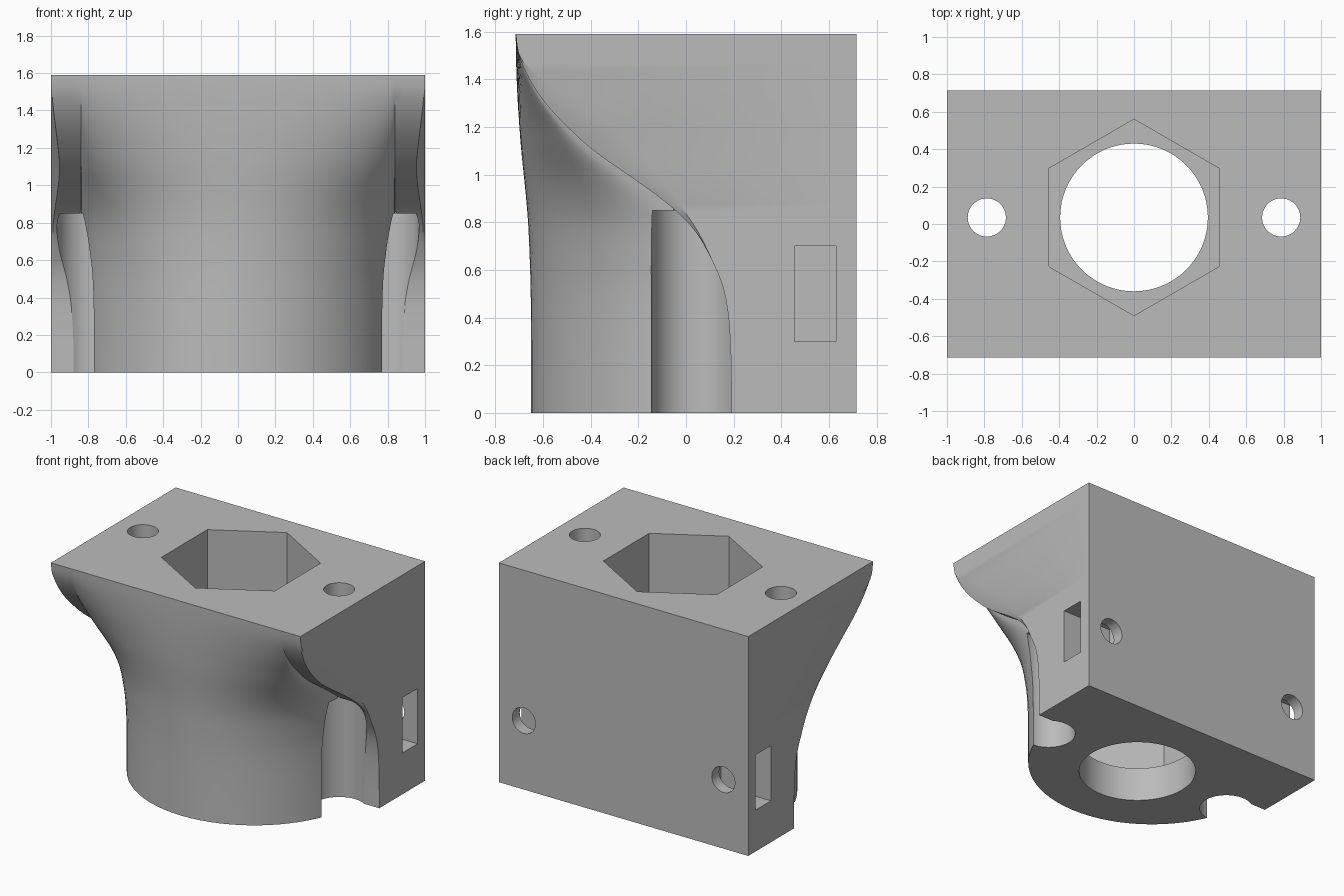
import bpy, bmesh, math

cube = bpy.data.objects.get("Cube")
if cube:
    bpy.data.objects.remove(cube, do_unlink=True)

grey = bpy.data.materials.new("plain_grey")
grey.use_nodes = True
colour = (0.5, 0.5, 0.5, 1)
grey.diffuse_color = colour
grey.node_tree.nodes["Principled BSDF"].inputs["Base Color"].default_value = colour

HEIGHT, BACK, FRONT = 1.59, 0.715, -0.715
RADIUS, BLOCK_Y = 0.84, 0.19       # rounded front and the block behind it
BORE_Y, SCREW_X = 0.035, 0.787


def lookup(table, z):
    """Straight-line interpolation in a short table of (z, value)."""
    for (z0, v0), (z1, v1) in zip(table, table[1:]):
        if z <= z1:
            return v0 + (v1 - v0) * max(0, (z - z0) / (z1 - z0))
    return table[-1][1]


def smooth_lookup(table, z):
    return sum(lookup(table, z + d * 0.02) for d in range(-3, 4)) / 7


FLARE = [(0.2, 0), (0.4, 0.01), (0.55, 0.04), (0.75, 0.15), (0.85, 0.25),
         (0.97, 0.43), (1.11, 0.66), (1.3, 0.87), (1.45, 0.97), (1.55, 1)]
WAIST = [(0.8, 0.99), (1.0, 0.96), (1.1, 0.95), (1.48, 0.995)]
SIDE_EDGE = [(0.2, 0.19), (0.55, 0.15), (0.77, 0.05), (0.97, -0.1),
             (1.11, -0.2), (1.3, -0.45), (1.48, -0.715)]


def section(z):
    """Half outline from the front middle to the back corner."""
    s, waist = smooth_lookup(FLARE, z), smooth_lookup(WAIST, z)
    pts = []
    for i in range(23):
        if i <= 18:
            t = math.pi / 2 * i / 18
            x, y = RADIUS * math.sin(t), BLOCK_Y - RADIUS * math.cos(t)
        else:
            x, y = RADIUS + (waist - RADIUS) * (i - 18) / 4, BLOCK_Y
        pts.append((x, y + (FRONT - y) * s))
    edge = max(pts[-1][1], smooth_lookup(SIDE_EDGE, z))
    return pts + [(1, edge), (1, BACK)]


# Body: round front at the bottom flaring into a rectangle at the top
bm = bmesh.new()
rows = []
for k in range(41):
    z = HEIGHT * k / 40
    half = section(z)
    outline = [(-x, y) for x, y in reversed(half[1:])] + half
    rows.append([bm.verts.new((x, y, z)) for x, y in outline])
for low, high in zip(rows, rows[1:]):
    for j in range(len(low)):
        n = (j + 1) % len(low)
        bm.faces.new((low[j], low[n], high[n], high[j]))
bm.faces.new(rows[0][::-1])
bm.faces.new(rows[-1])
bmesh.ops.recalc_face_normals(bm, faces=bm.faces)
mesh = bpy.data.meshes.new("mount_body")
bm.to_mesh(mesh)
bm.free()
body = bpy.data.objects.new("mount_body", mesh)
bpy.context.collection.objects.link(body)
mesh.materials.append(grey)


def cut(cutter):
    cutter.data.materials.append(grey)
    cutter.hide_render = True
    bpy.context.view_layer.objects.active = body
    mod = body.modifiers.new("cut", "BOOLEAN")
    mod.operation, mod.solver, mod.object = "DIFFERENCE", "EXACT", cutter
    bpy.ops.object.modifier_apply(modifier=mod.name)
    bpy.data.objects.remove(cutter, do_unlink=True)


def cut_round(x, y, z0, z1, r, sides=64, turn=0):
    bpy.ops.mesh.primitive_cylinder_add(
        vertices=sides, radius=r, depth=z1 - z0,
        location=(x, y, (z0 + z1) / 2), rotation=(0, 0, turn))
    cut(bpy.context.object)


# Central bore with a deep hexagonal pocket above it
cut_round(0, BORE_Y, -0.1, 0.5, 0.395)
cut_round(0, BORE_Y, 0.25, 1.8, 0.525, 6)

for side in (-1, 1):
    # Screw hole and its wide head clearance
    cut_round(side * SCREW_X, BORE_Y, 0.7, 1.8, 0.102, 48)
    cut_round(side * SCREW_X, BORE_Y, -0.1, 0.85, 0.181)
    # Nut slot in the side
    bpy.ops.mesh.primitive_cube_add(size=1, location=(side * 0.85, 0.542, 0.5))
    bpy.context.object.scale = (0.5, 0.175, 0.4)
    cut(bpy.context.object)
    # Bolt hole in the back
    bpy.ops.mesh.primitive_cylinder_add(
        vertices=48, radius=0.093, depth=0.3, location=(side * 0.8, 0.7, 0.5),
        rotation=(math.pi / 2, 0, 0))
    cut(bpy.context.object)

bpy.ops.object.select_all(action="DESELECT")
body.select_set(True)
bpy.context.view_layer.objects.active = body
bpy.ops.object.shade_smooth_by_angle(angle=math.radians(30))
